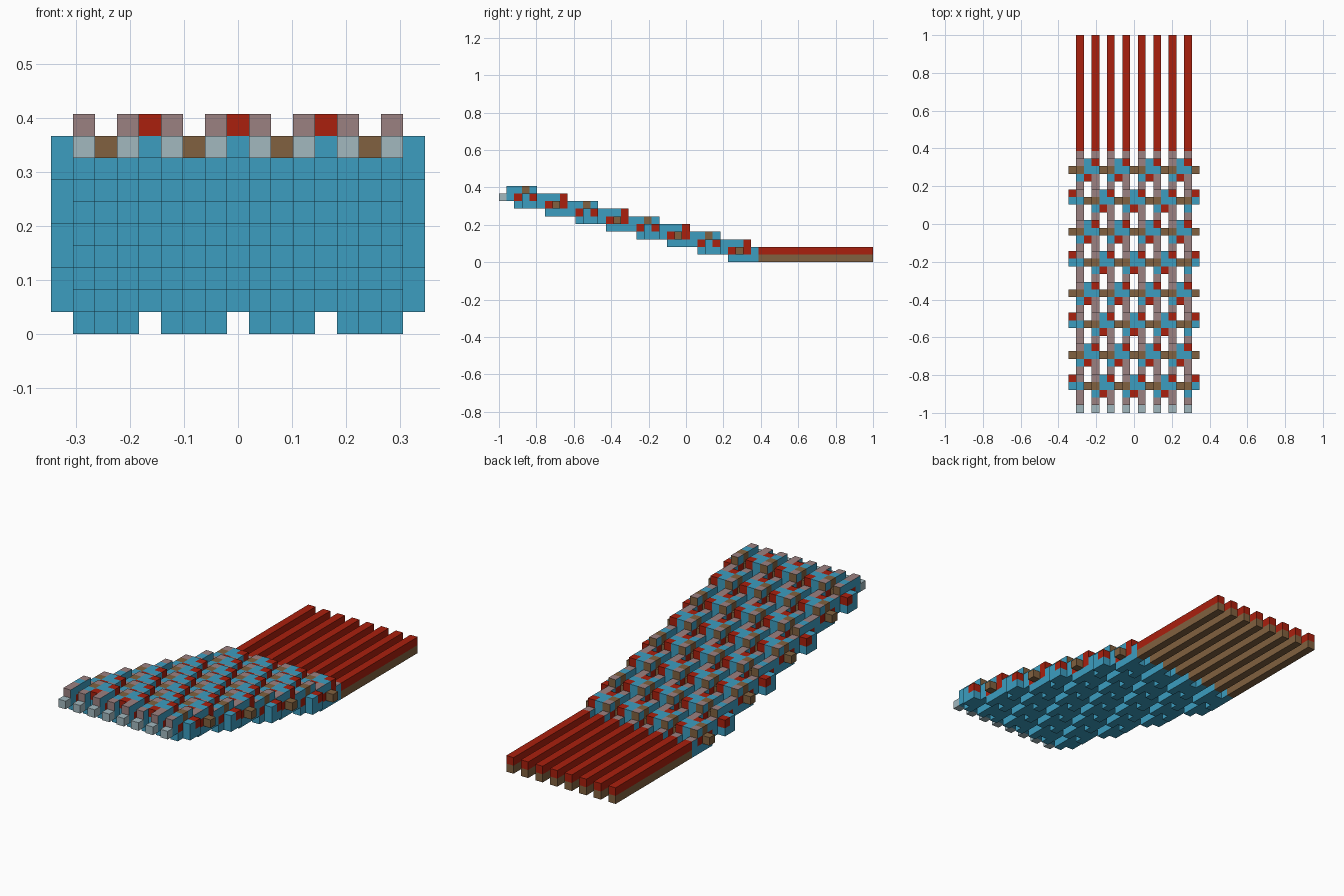
import bpy, bmesh
from mathutils import Vector

cube = bpy.data.objects.get("Cube")
if cube:
    bpy.data.objects.remove(cube, do_unlink=True)

U = 2 / 49                      # edge length of one block
COLS, ROWS, LEN = 17, 8, 49

# Flat colours
COLOURS = {
    "blue": (0.045, 0.34, 0.53),
    "mauve": (0.33, 0.22, 0.22),
    "pale_grey": (0.36, 0.48, 0.52),
    "brown": (0.22, 0.12, 0.05),
    "red": (0.40, 0.014, 0.004),
}
NAMES = list(COLOURS)
MATS = []
for name, rgb in COLOURS.items():
    m = bpy.data.materials.new(name)
    m.use_nodes = True
    m.diffuse_color = (*rgb, 1)
    bsdf = m.node_tree.nodes["Principled BSDF"]
    bsdf.inputs["Base Color"].default_value = (*rgb, 1)
    bsdf.inputs["Roughness"].default_value = 0.8
    MATS.append(m)

cells = {}                      # block position -> (part, colour rule)


def put(part, rule, i, js, k):
    for j in js:
        if 0 <= j < LEN and 0 <= i < COLS:
            cells[i, j, k] = (part, rule)


def face_colour(rule, d):
    """Thread blocks show mauve above and in front, brown behind."""
    if rule == "thread":
        if d.z > 0 or d.y < 0:
            return "mauve"
        return "brown" if d.y > 0 else "blue"
    return rule


# Woven rows, each one block higher than the row behind it
for n in range(ROWS):
    c = 31 - 4 * n
    first = 2 if n % 2 == 0 else 0
    for i in range(1, COLS, 2):
        put("lower_threads", "blue", i, range(c - 1, c + 3), n)
        put("inner_threads", "red", i, (c - 1, c + 1), n + 1)
        put("upper_threads", "thread", i, range(c - 2, c + 2), n + 2)
    for i in range(COLS):
        put("cross_bars", "brown", i, [c], n + 1)
    # Knots that tie neighbouring strands together
    for g in range(first, COLS, 4):
        put("knots", "blue", g, (c, c + 1), n)
        if g in (0, COLS - 1):
            put("knots", "blue", g, [c], n + 1)
            put("knots", "red", g, [c + 1], n + 1)
        else:
            put("knots", "blue", g, range(c - 1, c + 2), n + 1)
            put("knots", "red", g, [c - 1], n + 2)
            put("knots", "blue", g, (c, c + 1), n + 2)
            put("upper_threads", "red", g + 1, [c + 1], n + 2)
        if g > 0:
            put("upper_threads", "brown", g - 1, [c], n + 2)
            put("upper_threads", "blue", g - 1, [c - 1], n + 2)
        if g < COLS - 1:
            put("upper_threads", "blue", g + 1, [c], n + 2)

# Front tips, back joints and loose tails
for i in range(1, COLS, 2):
    put("front_tips", "pale_grey", i, [0], ROWS)
    put("lower_threads", "blue", i, [1], ROWS)
    put("upper_threads", "thread", i, [33], 1)
    put("lower_tails", "brown", i, range(34, LEN), 0)
    put("upper_tails", "red", i, range(34, LEN), 1)

DIRS = [Vector(v) for v in ((1, 0, 0), (-1, 0, 0), (0, 1, 0),
                            (0, -1, 0), (0, 0, 1), (0, 0, -1))]


def build(part):
    """Make one object from the exposed block faces of a part."""
    bm = bmesh.new()
    for (i, j, k), (owner, rule) in cells.items():
        if owner != part:
            continue
        centre = Vector((i - 8, j - 24, k + 0.5))
        for d in DIRS:
            if (i + int(d.x), j + int(d.y), k + int(d.z)) in cells:
                continue
            a = Vector((d.y, d.z, d.x))
            b = d.cross(a)
            mid = centre + d / 2
            corners = [mid + (a * s + b * t) / 2
                       for s, t in ((-1, -1), (1, -1), (1, 1), (-1, 1))]
            f = bm.faces.new([bm.verts.new(p * U) for p in corners])
            f.material_index = NAMES.index(face_colour(rule, d))
    bmesh.ops.remove_doubles(bm, verts=bm.verts, dist=U / 100)
    # Merge the long straight tails into single faces
    if part.endswith("tails"):
        bmesh.ops.dissolve_limit(bm, angle_limit=0.01,
                                 verts=bm.verts, edges=bm.edges)
    mesh = bpy.data.meshes.new(part)
    bm.to_mesh(mesh)
    bm.free()
    for m in MATS:
        mesh.materials.append(m)
    bpy.context.collection.objects.link(bpy.data.objects.new(part, mesh))


for part in sorted({owner for owner, _ in cells.values()}):
    build(part)
